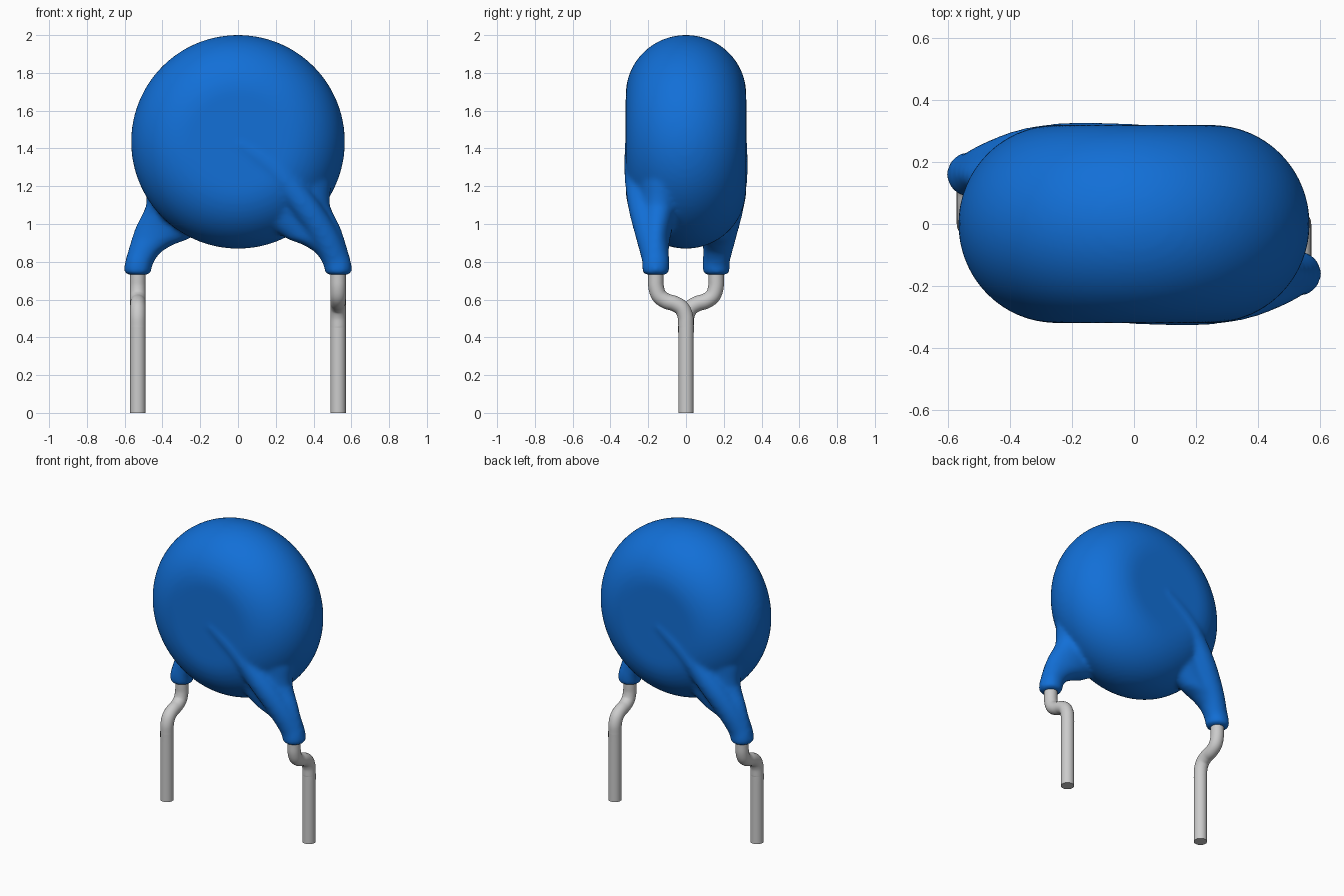
import bpy, bmesh, math
from mathutils import Vector, Matrix

if "Cube" in bpy.data.objects:
    bpy.data.objects.remove(bpy.data.objects["Cube"], do_unlink=True)


def material(name, rgb, rough):
    m = bpy.data.materials.new(name)
    m.use_nodes = True
    m.diffuse_color = (*rgb, 1)
    bsdf = m.node_tree.nodes["Principled BSDF"]
    bsdf.inputs["Base Color"].default_value = (*rgb, 1)
    bsdf.inputs["Roughness"].default_value = rough
    return m


blue = material("blue coating", (0.006, 0.16, 0.68), 0.4)
metal = material("tinned wire", (0.60, 0.60, 0.60), 0.4)

X, Y, Z = Vector((1, 0, 0)), Vector((0, 1, 0)), Vector((0, 0, 1))


def loft(bm, sections, n=24):
    """Skin a row of ellipses given as (centre, half axis u, half axis v)."""
    rings = []
    for c, u, v in sections:
        rings.append([bm.verts.new(c + u * math.cos(2 * math.pi * i / n)
                                   + v * math.sin(2 * math.pi * i / n)) for i in range(n)])
    faces = [bm.faces.new(rings[0]), bm.faces.new(rings[-1])]
    for a, b in zip(rings, rings[1:]):
        for i in range(n):
            j = (i + 1) % n
            faces.append(bm.faces.new((a[i], a[j], b[j], b[i])))
    bmesh.ops.recalc_face_normals(bm, faces=faces)


def spline(points, steps=6):
    """Catmull-Rom resampling of rows of numbers."""
    p = [Vector(q) for q in points]
    p = [p[0]] + p + [p[-1]]
    out = []
    for a, b, c, d in zip(p, p[1:], p[2:], p[3:]):
        for s in range(steps):
            t = s / steps
            out.append(0.5 * (2 * b + (c - a) * t + (2 * a - 5 * b + 4 * c - d) * t * t
                              + (3 * b - a - 3 * c + d) * t ** 3))
    return out + [p[-1]]


def tube(bm, points, n=24):
    """Round tube along points of (x, y, z, radius)."""
    rows = spline(points)
    sections = []
    for i, row in enumerate(rows):
        t = (rows[min(i + 1, len(rows) - 1)] - rows[max(i - 1, 0)]).to_3d().normalized()
        u = (X - t * X.dot(t)).normalized()
        sections.append((row.to_3d(), u * row[3], t.cross(u) * row[3]))
    loft(bm, sections, n)


def finish(bm, name, mat):
    me = bpy.data.meshes.new(name)
    bm.to_mesh(me)
    bm.free()
    me.materials.append(mat)
    ob = bpy.data.objects.new(name, me)
    bpy.context.collection.objects.link(ob)
    return ob


def add_turned_copy(bm):
    """Repeat everything turned half a circle about the vertical axis."""
    geo = bmesh.ops.duplicate(bm, geom=bm.verts[:] + bm.edges[:] + bm.faces[:])["geom"]
    verts = [g for g in geo if isinstance(g, bmesh.types.BMVert)]
    bmesh.ops.rotate(bm, verts=verts, cent=(0, 0, 0), matrix=Matrix.Rotation(math.pi, 3, 'Z'))


bm = bmesh.new()

# Coated lead running over the face of the disc and down the leg
tube(bm, [(0.0, -0.253, 1.43, 0.07), (0.19, -0.255, 1.29, 0.073), (0.34, -0.235, 1.11, 0.075),
          (0.45, -0.195, 0.95, 0.075), (0.515, -0.162, 0.82, 0.073), (0.53, -0.16, 0.77, 0.073),
          (0.53, -0.16, 0.745, 0.071), (0.53, -0.16, 0.730, 0.058)])

# Flared web between leg and disc: z, inner x, outer x, centre y, half depth
web = [(0.77, 0.458, 0.602, -0.160, 0.070), (0.80, 0.447, 0.598, -0.160, 0.070),
       (0.85, 0.410, 0.585, -0.160, 0.070), (0.89, 0.345, 0.573, -0.160, 0.072),
       (0.92, 0.260, 0.565, -0.160, 0.076), (0.96, 0.200, 0.552, -0.158, 0.082),
       (1.00, 0.140, 0.536, -0.155, 0.090), (1.05, 0.100, 0.508, -0.150, 0.105),
       (1.10, 0.050, 0.486, -0.140, 0.125), (1.15, 0.000, 0.488, -0.130, 0.140),
       (1.22, 0.000, 0.495, -0.120, 0.150)]
loft(bm, [(Vector(((a + b) / 2, y, z)), X * (b - a) / 2, Y * d) for z, a, b, y, d in web], 32)
add_turned_copy(bm)

# Thick disc with a fully rounded rim, turned about the y axis
flat, corner, half = 0.25, 0.316, 0.319
disc = []
for i in range(33):
    a = math.pi * (i / 32 - 0.5)
    r = flat + corner * math.cos(a)
    disc.append((Vector((0, half * math.sin(a), 1.435)), X * r, Z * r))
loft(bm, disc, 96)

# Fuse into one soft dipped coating
coating = finish(bm, "disc_coating", blue)
mod = coating.modifiers.new("fuse", 'REMESH')
mod.mode = 'VOXEL'
mod.voxel_size = 0.014
mod.use_smooth_shade = True
mod = coating.modifiers.new("soften", 'SMOOTH')
mod.factor = 0.5
mod.iterations = 10

# Kinked wire leads
for name, turn in (("left_wire_lead", 0), ("right_wire_lead", math.pi)):
    bm = bmesh.new()
    path = [(-0.16, 0.82), (-0.16, 0.72), (-0.158, 0.665), (-0.142, 0.62), (-0.105, 0.592),
            (-0.06, 0.578), (-0.022, 0.553), (-0.003, 0.51), (0, 0.46), (0, 0.4), (0, 0)]
    tube(bm, [(0.53, y, z, 0.041) for y, z in path])
    bmesh.ops.rotate(bm, verts=bm.verts, cent=(0, 0, 0), matrix=Matrix.Rotation(turn, 3, 'Z'))
    wire = finish(bm, name, metal)
    bpy.ops.object.select_all(action='DESELECT')
    wire.select_set(True)
    bpy.context.view_layer.objects.active = wire
    bpy.ops.object.shade_smooth_by_angle(angle=math.radians(40))
